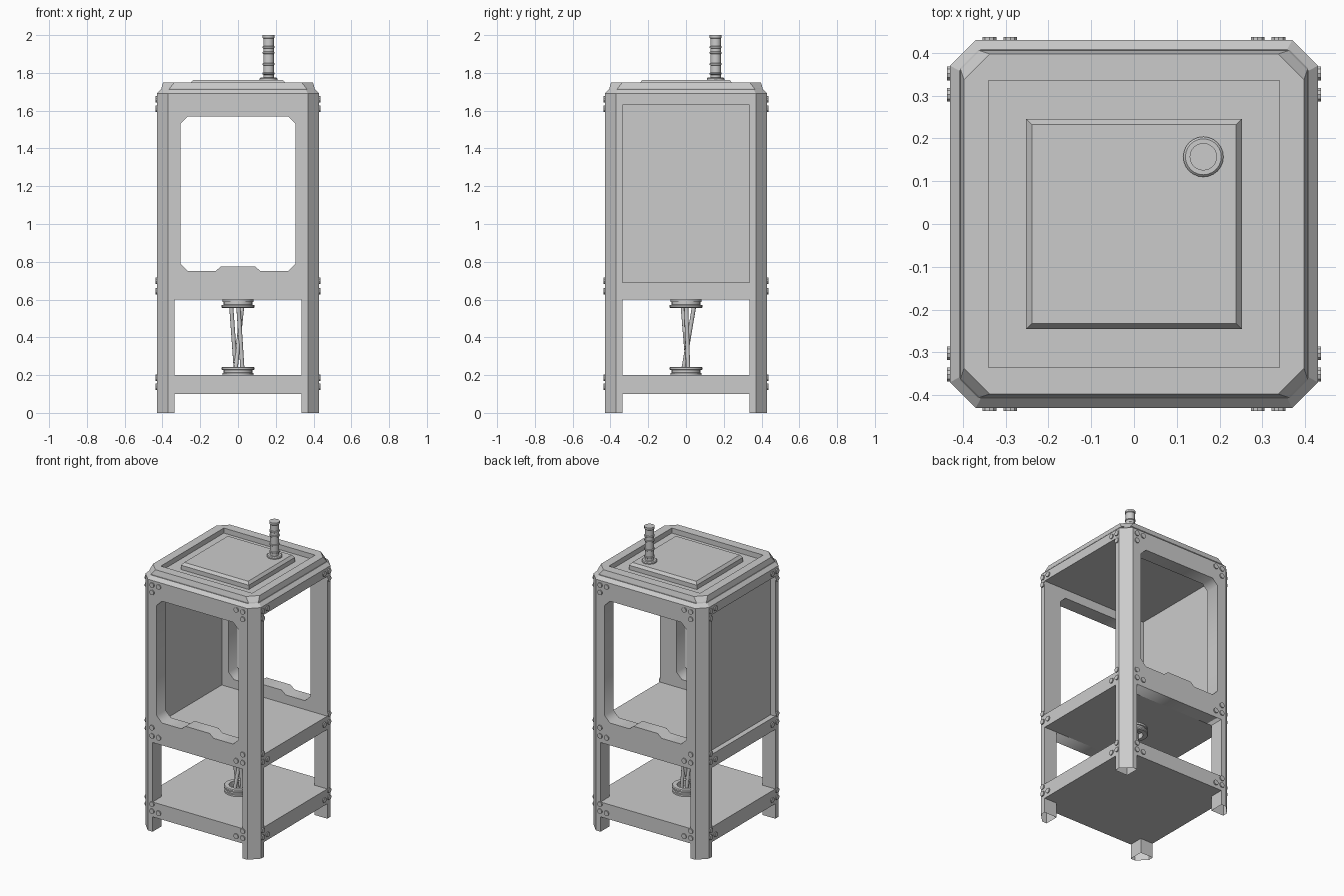
import bpy, bmesh, math
from mathutils import Vector, Matrix

if "Cube" in bpy.data.objects:
    bpy.data.objects.remove(bpy.data.objects["Cube"])


def finish(name, bm, smooth=False):
    bmesh.ops.recalc_face_normals(bm, faces=bm.faces)
    me = bpy.data.meshes.new(name)
    bm.to_mesh(me)
    bm.free()
    ob = bpy.data.objects.new(name, me)
    bpy.context.collection.objects.link(ob)
    if smooth:
        bpy.ops.object.select_all(action='DESELECT')
        ob.select_set(True)
        bpy.context.view_layer.objects.active = ob
        bpy.ops.object.shade_smooth_by_angle(angle=math.radians(35))
    return ob


def loft(name, rings, bottom=True, top=True):
    """Join stacked outlines given as (points, z)."""
    bm = bmesh.new()
    loops = [[bm.verts.new((x, y, z)) for x, y in pts] for pts, z in rings]
    for a, b in zip(loops, loops[1:]):
        for i in range(len(a)):
            j = (i + 1) % len(a)
            bm.faces.new((a[i], a[j], b[j], b[i]))
    if bottom:
        bm.faces.new(loops[0][::-1])
    if top:
        bm.faces.new(loops[-1])
    return finish(name, bm)


def rect(x, y):
    return [(-x, -y), (x, -y), (x, y), (-x, y)]


def octagon(r, c):
    k = r - c
    return [(-k, -r), (k, -r), (r, -k), (r, k), (k, r), (-k, r), (-r, k), (-r, -k)]


def lathe(name, profile, centre, steps=24):
    bm = bmesh.new()
    vs = [bm.verts.new((r, 0, z)) for r, z in profile]
    es = [bm.edges.new(p) for p in zip(vs, vs[1:])]
    bmesh.ops.spin(bm, geom=vs + es, cent=(0, 0, 0), axis=(0, 0, 1),
                   angle=math.tau, steps=steps)
    bmesh.ops.remove_doubles(bm, verts=bm.verts, dist=1e-4)
    bmesh.ops.translate(bm, verts=bm.verts, vec=centre)
    return finish(name, bm, True)


def cylinder(bm, a, b, r, sides):
    a, b = Vector(a), Vector(b)
    m = Matrix.Translation((a + b) / 2) @ (b - a).to_track_quat('Z', 'Y').to_matrix().to_4x4()
    bmesh.ops.create_cone(bm, cap_ends=True, segments=sides, radius1=r, radius2=r,
                          depth=(b - a).length, matrix=m)


# Corner posts, hollow at the feet
W, I, C = 0.43, 0.335, 0.37
for sx in (-1, 1):
    for sy in (-1, 1):
        pts = [(sx * x, sy * y) for x, y in ((I, I), (W, I), (W, C), (C, W), (I, W))]
        loft("corner_post", [(pts, 0), (pts, 1.69)], bottom=False, top=False)

# Lower shelf, middle shelf and ceiling
plus = [(-I, -W), (I, -W), (I, -I), (W, -I), (W, I), (I, I),
        (I, W), (-I, W), (-I, I), (-W, I), (-W, -I), (-I, -I)]
loft("lower_shelf", [(plus, 0.1), (plus, 0.2)])
loft("middle_shelf", [(rect(W, I), 0.6), (rect(W, I), 0.69)])
loft("ceiling", [(rect(W, I), 1.63), (rect(W, I), 1.69)])

# Recessed panel closing the left side
wall = [(-0.395, -I), (-0.355, -I), (-0.355, I), (-0.395, I)]
loft("side_panel", [(wall, 0.69), (wall, 1.63)], bottom=False, top=False)

# Front and back plates with a chamfered window
outer = [(-I, 0.6), (I, 0.6), (I, 1.69), (-I, 1.69)]
half = [(0.09, 0.775), (0.12, 0.75), (0.265, 0.75), (0.305, 0.79), (0.305, 1.53), (0.265, 1.57)]
window = half + [(-x, z) for x, z in reversed(half)]
for name, y in (("front_plate", -0.3825), ("back_plate", 0.3825)):
    cu = bpy.data.curves.new(name, 'CURVE')
    cu.dimensions, cu.fill_mode, cu.extrude = '2D', 'BOTH', 0.0475
    for pts in (outer, window):
        sp = cu.splines.new('POLY')
        sp.points.add(len(pts) - 1)
        for p, (x, z) in zip(sp.points, pts):
            p.co = (x, z, 0, 1)
        sp.use_cyclic_u = True
    ob = bpy.data.objects.new(name, cu)
    ob.rotation_euler.x = math.pi / 2
    ob.location.y = y
    bpy.context.collection.objects.link(ob)
    bpy.ops.object.select_all(action='DESELECT')
    ob.select_set(True)
    bpy.context.view_layer.objects.active = ob
    bpy.ops.object.convert(target='MESH')

# Bevelled roof, rimmed tray and raised plate
loft("roof_edge", [(octagon(W, 0.06), 1.69), (octagon(0.408, 0.05), 1.712)], bottom=False)
inner = [(-0.34, -0.335), (-0.335, -0.335), (0.335, -0.335), (0.34, -0.335),
         (0.34, 0.335), (0.335, 0.335), (-0.335, 0.335), (-0.34, 0.335)]
inner = [inner[i] for i in (1, 2, 3, 4, 5, 6, 7, 0)]
loft("roof_rim", [(octagon(0.405, 0.04), 1.712), (octagon(0.405, 0.045), 1.72),
                  (octagon(0.397, 0.06), 1.75), (inner, 1.75), (inner, 1.716)], bottom=False)
loft("roof_plate", [(rect(0.252, 0.245), 1.716), (rect(0.252, 0.245), 1.745),
                    (rect(0.238, 0.232), 1.763)], bottom=False)

# Chimney pipe with ribs
prof = [(0.047, 1.755), (0.047, 1.77), (0.042, 1.775), (0.028, 1.775)]
for z in (1.79, 1.84, 1.90, 1.93):
    prof += [(0.028, z), (0.032, z + 0.003), (0.032, z + 0.01), (0.028, z + 0.013)]
prof += [(0.028, 1.982), (0.032, 1.986), (0.032, 2.0), (0, 2.0)]
lathe("chimney_pipe", prof, (0.162, 0.157, 0))

# Grooved end rings of the spindle
ring = [(0, 0.01), (0.055, 0.01), (0.055, 0.045), (0.082, 0.045), (0.087, 0.04), (0.087, 0.03),
        (0.076, 0.027), (0.076, 0.014), (0.083, 0.012), (0.083, 0), (0, 0)]
lathe("spindle_base", ring, (0, 0, 0.199))
lathe("spindle_top", [(r, 0.6 - z) for r, z in ring], (0, 0, 0))

# Three leaning rods
bm = bmesh.new()
for top, low in (((0.025, 0.048), (-0.015, -0.018)), ((-0.038, -0.02), (-0.01, 0.012)),
                 ((0.0, 0.0), (0.025, 0.012))):
    cylinder(bm, (*low, 0.205), (*top, 0.595), 0.011, 12)
finish("spindle_rods", bm, True)

# Corner bolts: three per joint on every face
bm = bmesh.new()
for hi, lo, inner_z in ((1.66, 1.61, 1.66), (0.70, 0.645, 0.645), (0.185, 0.138, 0.138)):
    for s in (-1, 1):
        for t in (-1, 1):
            for far, near, face in ((0.338, 0.289, 'y'), (0.352, 0.302, 'x')):
                for u, z in ((far, hi), (far, lo), (near, inner_z)):
                    a, b = ((t * u, s * 0.42, z), (t * u, s * 0.437, z)) if face == 'y' else \
                           ((s * 0.42, t * u, z), (s * 0.437, t * u, z))
                    cylinder(bm, a, b, 0.017, 10)
finish("bolts", bm, True)
